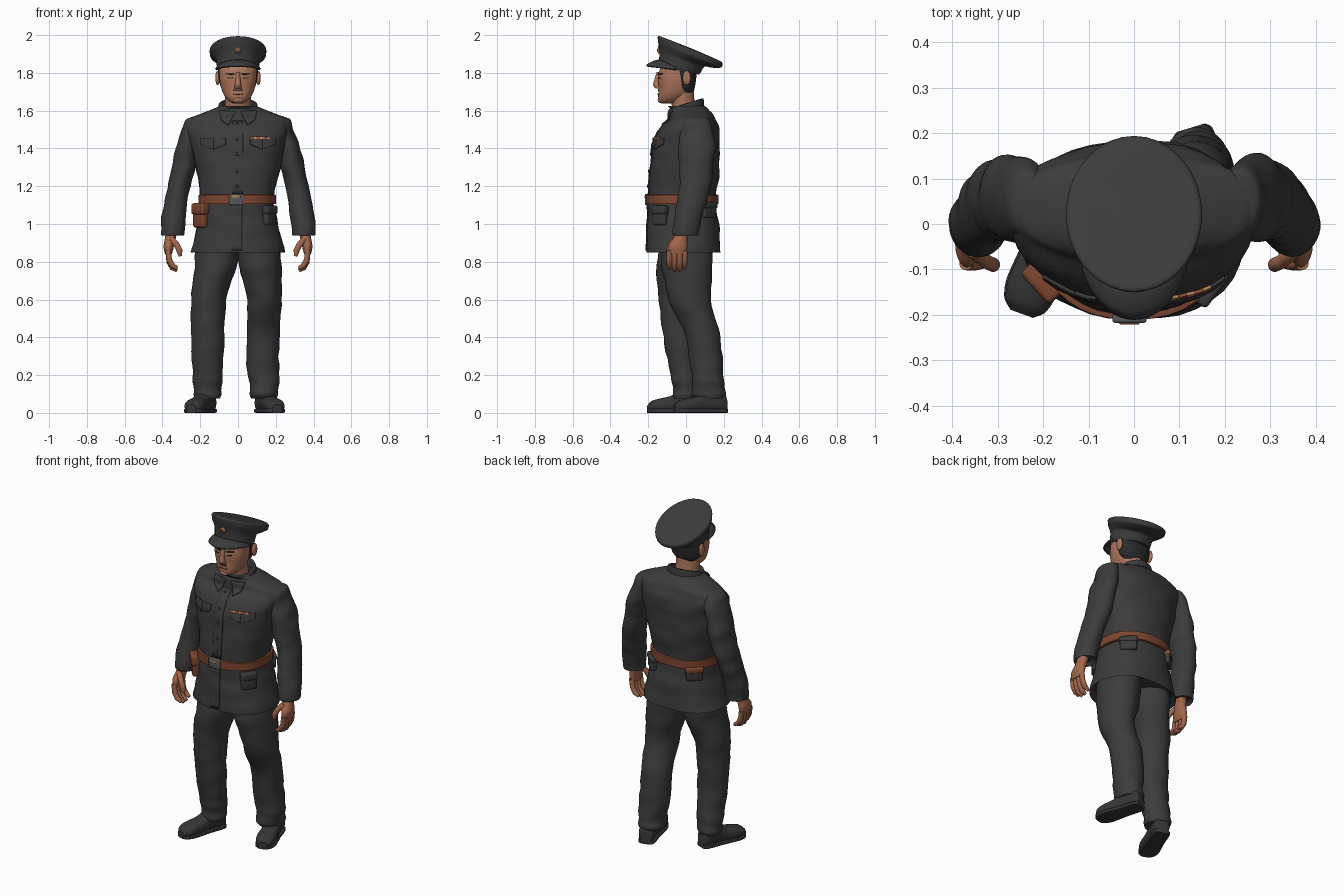
import bpy, bmesh, math
from mathutils import Vector, Matrix, noise
from mathutils.bvhtree import BVHTree

cube = bpy.data.objects.get("Cube")
if cube:
    bpy.data.objects.remove(cube, do_unlink=True)

def material(name, *rgb):
    mat = bpy.data.materials.new(name)
    mat.use_nodes = True
    shader = next(n for n in mat.node_tree.nodes if n.type == 'BSDF_PRINCIPLED')
    mat.diffuse_color = shader.inputs["Base Color"].default_value = (*rgb, 1)
    return mat

cloth = material("charcoal cloth", .045, .045, .045)
boot_black = material("boot black", .037, .037, .037)
leather = material("brown leather", .21, .062, .03)
skin = material("face skin", .42, .18, .105)
hand_skin = material("hand skin", .36, .135, .07)
lips = material("dark skin", .2, .06, .035)
hair_black = material("black hair", .025, .025, .025)
steel = material("dull steel", .1, .1, .1)
gold = material("gold", .45, .24, .1)
red = material("red enamel", .3, .07, .04)
made = []

def build(name, verts, faces, mat, thickness=0):
    mesh = bpy.data.meshes.new(name)
    mesh.from_pydata(verts, [], faces)
    bm = bmesh.new()
    bm.from_mesh(mesh)
    bmesh.ops.recalc_face_normals(bm, faces=bm.faces)
    bm.to_mesh(mesh)
    bm.free()
    mesh.materials.append(mat)
    obj = bpy.data.objects.new(name, mesh)
    bpy.context.collection.objects.link(obj)
    if thickness:
        solid = obj.modifiers.new("thickness", 'SOLIDIFY')
        solid.thickness, solid.offset = thickness, 0
    made.append(obj)
    return obj

def blend(rings, steps):
    """Smooth rows between the rings without overshoot."""
    rings = [Vector((*r, 0)[:6]) for r in rings]
    gaps = [b - a for a, b in zip(rings, rings[1:])]
    inner = [Vector([2 * p * q / (p + q) if p * q > 0 else 0 for p, q in zip(a, b)])
             for a, b in zip(gaps, gaps[1:])]
    slopes = [gaps[0], *inner, gaps[-1]]
    for i, gap in enumerate(gaps):
        for t in [k / steps for k in range(steps)]:
            yield (rings[i] + gap * (t * t * (3 - 2 * t)) + slopes[i] * (t * (1 - t) ** 2)
                   - slopes[i + 1] * (t * t * (1 - t)))
    yield rings[-1]

def loft(name, rings, mat, power=1, fold=0, matrix=Matrix(), steps=6, seg=36):
    """Skin over rings of (x, y, z, x radius, y radius, tilt)."""
    verts, faces = [], []
    for x, y, z, rx, ry, tilt in blend(rings, steps):
        for k in range(seg):
            c, s = math.cos(math.tau * k / seg), math.sin(math.tau * k / seg)
            py = math.copysign(abs(s) ** power, s) * ry
            v = Vector((x + math.copysign(abs(c) ** power, c) * rx, y + py, z - tilt * py))
            v += Vector((c, s, 0)) * fold * noise.noise(Vector((v.x * 9, v.y * 9, v.z * 15)))
            verts.append(matrix @ v)
    rows = len(verts) // seg
    for r in range(rows - 1):
        for k in range(seg):
            a, b = r * seg + k, r * seg + (k + 1) % seg
            faces.append((a, b, b + seg, a + seg))
    faces += [tuple(range(seg)), tuple(range((rows - 1) * seg, rows * seg))]
    return build(name, verts, faces, mat)

def surface(obj):
    return BVHTree.FromPolygons([v.co for v in obj.data.vertices],
                                [tuple(p.vertices) for p in obj.data.polygons])

def front(tree, x, z):
    hit = tree.ray_cast(Vector((x, -1, z)), Vector((0, 1, 0)))[0]
    return hit or tree.find_nearest(Vector((x, -.2, z)))[0]

def sheet(name, point, n, m, mat, thickness):
    """Thin grid plate; point(u, v) gives each position."""
    verts = [point(i / n, j / m) for j in range(m + 1) for i in range(n + 1)]
    corners = [j * (n + 1) + i for j in range(m) for i in range(n)]
    return build(name, verts, [(k, k + 1, k + n + 2, k + n + 1) for k in corners], mat, thickness)

def patch(name, tree, corners, mat, lift=.004):
    """Plate laid on the front of a surface, corners in (x, z)."""
    a, b, c, d = [Vector(p) for p in corners]
    def point(u, v):
        p = a.lerp(b, u).lerp(d.lerp(c, u), v)
        return (p.x, front(tree, p.x, p.y).y - lift, p.y)
    return sheet(name, point, 12, 12, mat, .007)

def strip(name, tree, x0, x1, z0, z1, mat, lift=.004):
    return patch(name, tree, [(x0, z0), (x1, z0), (x1, z1), (x0, z1)], mat, lift)

def box(name, loc, size, yaw, mat, bevel=.01):
    bm = bmesh.new()
    bmesh.ops.create_cube(bm, size=1)
    bmesh.ops.scale(bm, vec=size, verts=bm.verts)
    bmesh.ops.bevel(bm, geom=bm.edges[:], offset=bevel, segments=3, profile=.5, affect='EDGES')
    move = Matrix.Translation(loc) @ Matrix.Rotation(math.radians(yaw), 4, 'Z')
    build(name, [move @ v.co for v in bm.verts], [[v.index for v in f.verts] for f in bm.faces], mat)
    bm.free()

def ball(name, loc, rx, ry, rz, mat):
    rings = [(0, 0, -math.cos(a) * rz, math.sin(a) * rx, math.sin(a) * ry)
             for a in [math.pi * (k + .1) / 8.2 for k in range(9)]]
    loft(name, rings, mat, matrix=Matrix.Translation(loc), steps=2, seg=16)

def tube(name, points, radius, mat):
    curve = bpy.data.curves.new(name, 'CURVE')
    curve.dimensions, curve.bevel_depth, curve.use_fill_caps = '3D', radius, True
    line = curve.splines.new('POLY')
    line.points.add(len(points) - 1)
    for p, co in zip(line.points, points):
        p.co = (*co, 1)
    line.points[-1].radius = .6
    curve.materials.append(mat)
    bpy.context.collection.objects.link(bpy.data.objects.new(name, curve))

# Jacket, collar and belt
jacket = loft("jacket", [
    (0, -.01, .88, .22, .17), (0, -.012, .85, .248, .198), (0, -.013, .87, .245, .195),
    (0, -.015, 1, .212, .188), (-.005, -.02, 1.13, .195, .18), (0, -.005, 1.3, .225, .182),
    (0, .002, 1.42, .25, .175), (0, .017, 1.5, .27, .157), (0, .035, 1.555, .262, .12),
    (0, .03, 1.582, .2, .115), (0, .02, 1.605, .14, .1), (0, 0, 1.625, .1, .095)],
    cloth, power=.87, fold=.008)
chest = surface(jacket)
loft("collar", [(0, 0, 1.57, .11, .098, -.3), (0, 0, 1.636, .1, .092, -.32),
                (0, 0, 1.638, .085, .078, -.32), (0, 0, 1.6, .08, .07, -.3)], cloth)
loft("belt", [(-.004, -.019, z, .2 + grow, .186 + grow) for z, grow in
              ((1.105, 0), (1.107, .006), (1.153, .006), (1.155, 0))], leather, power=.87)
box("buckle", (-.01, -.208, 1.13), (.075, .02, .06), 0, steel, .006)
box("buckle_bar", (-.01, -.218, 1.145), (.045, .006, .014), 0, gold, .002)

# Jacket front: placket, buttons, pocket flaps, ribbon bar
strip("upper_placket", chest, -.03, .025, 1.16, 1.55, cloth, .002)
strip("lower_placket", chest, -.035, .02, .86, 1.1, cloth, .002)
for z in (1.53, 1.45, 1.37, 1.28, 1.2):
    ball("button", front(chest, -.005, z) - Vector((0, .006, 0)), .009, .005, .009, boot_black)
for s in (-1, 1):
    for a, b, za, zb in ((.065, .13, 1.42, 1.395), (.13, .2, 1.395, 1.42)):
        patch("pocket_flap", chest, [(s * a, za), (s * b, zb), (s * b, 1.455), (s * a, 1.455)], cloth)
    patch("collar_leaf", chest, [(s * .05, 1.525), (s * .09, 1.55), (s * .1, 1.6), (s * .012, 1.595)],
          cloth, .012)
for i in range(6):
    x = .062 + i * .018
    strip("ribbon", chest, x, x + .018, 1.449, 1.461, (red, gold)[i % 2], .007)

# Pouches on the belt
box("holster", (-.197, -.122, 1.04), (.085, .05, .12), -48, leather, .015)
box("holster_flap", (-.199, -.125, 1.08), (.095, .056, .06), -48, leather, .012)
box("hip_pouch", (.165, -.135, 1.045), (.085, .04, .1), 53, cloth)
box("hip_pouch_flap", (.167, -.137, 1.075), (.092, .046, .045), 53, cloth)
for s, flap in ((-1, leather), (1, cloth)):
    box("rear_pouch", (s * .138, .117, 1.075), (.095, .045, .08), s * 137, cloth)
    box("rear_pouch_flap", (s * .139, .118, 1.1), (.101, .05, .035), s * 137, flap)

# Sleeves and hands
for s, side in ((-1, "right"), (1, "left")):
    loft(side + "_sleeve", [(s * x, *rest) for x, *rest in (
        (.22, .048, 1.568, .015, .03), (.232, .05, 1.555, .04, .065), (.242, .055, 1.5, .05, .088),
        (.27, .057, 1.4, .06, .095), (.288, .055, 1.3, .062, .092), (.312, .048, 1.2, .06, .086),
        (.335, .017, 1.07, .064, .076), (.348, -.003, .95, .063, .07),
        (.348, -.003, .94, .06, .067), (.348, -.004, .96, .045, .05))], cloth, fold=.009)
    loft(side + "_palm", [(s * x, *rest) for x, *rest in (
        (.35, -.012, .98, .03, .034), (.357, -.028, .93, .029, .037),
        (.367, -.044, .88, .027, .051), (.368, -.046, .84, .018, .05))], hand_skin, seg=20)
    for i in range(4):
        y, drop = -.087 + i * .027, .012 if i in (1, 2) else 0
        tube(side + "_finger", [(s * .37, y, .86), (s * .364, y, .81 - drop), (s * .347, y, .78 - drop),
                                (s * .322, y, .765 - drop)], .015, hand_skin)
    tube(side + "_thumb", [(s * .352, -.06, .92), (s * .325, -.083, .89), (s * .31, -.09, .86),
                           (s * .305, -.088, .83)], .016, hand_skin)

# Trousers
loft("right_trouser", [
    (-.11, -.01, .95, .11, .13), (-.113, -.018, .8, .113, .137), (-.158, -.037, .6, .092, .107),
    (-.16, -.035, .4, .088, .086), (-.162, -.006, .2, .078, .077), (-.162, .002, .14, .073, .072),
    (-.162, .004, .1, .076, .076), (-.162, .004, .075, .066, .066)], cloth, fold=.009)
loft("left_trouser", [
    (.11, .0, .95, .11, .13), (.115, .004, .8, .113, .136), (.138, .02, .6, .093, .11),
    (.132, .085, .42, .088, .093), (.135, .115, .2, .083, .085), (.138, .12, .14, .076, .084),
    (.138, .122, .1, .079, .09), (.138, .122, .075, .068, .078)], cloth, fold=.009)

# Boots: sections run from heel to toe
sections = ((0, .03, .07), (.012, .042, .1), (.06, .046, .125), (.11, .046, .11),
            (.16, .05, .085), (.22, .054, .072), (.262, .046, .06), (.285, .025, .04))
for side, x, y, yaw in (("right", -.15, .07, -20), ("left", .125, .212, 17)):
    place = (Matrix.Translation((x, y, 0)) @ Matrix.Rotation(math.radians(yaw), 4, 'Z')
             @ Matrix.Rotation(math.pi / 2, 4, 'X'))
    loft(side + "_boot", [(0, h / 2 + .004, d, w, h / 2) for d, w, h in sections],
         boot_black, power=.8, matrix=place)
    loft(side + "_sole", [(0, .011, d, w * 1.07, .011) for d, w, h in sections],
         boot_black, power=.3, matrix=place)

# Head, face and hair
loft("neck", [(0, .0, 1.56, .075, .07), (0, -.015, 1.64, .068, .062), (0, -.03, 1.72, .07, .07)], skin)
head = loft("head", [
    (0, -.085, 1.637, .02, .035), (0, -.08, 1.648, .045, .06), (0, -.063, 1.68, .073, .084),
    (0, -.053, 1.72, .089, .092), (0, -.05, 1.77, .098, .098), (0, -.046, 1.82, .1, .092),
    (0, -.04, 1.85, .09, .08)], skin, power=.92)
face = surface(head)
ball("chin", (0, -.13, 1.657), .03, .02, .018, skin)
loft("nose", [(0, -.143, 1.805, .011, .012), (0, -.15, 1.77, .012, .016),
              (0, -.154, 1.738, .017, .02), (0, -.147, 1.718, .02, .014)], skin, seg=16)
strip("mouth", face, -.025, .025, 1.684, 1.691, lips, .001)
strip("moustache", face, -.022, .022, 1.704, 1.711, hair_black, .001)
for s in (-1, 1):
    strip("eye", face, s * .027, s * .053, 1.769, 1.776, hair_black, 0)
    patch("brow", face, [(s * .018, 1.789), (s * .065, 1.791), (s * .062, 1.8), (s * .018, 1.797)],
          hair_black, .001)
    ball("ear", (s * .108, .004, 1.773), .012, .022, .038, skin)
loft("hair", [(0, .0, 1.695, .06, .037), (0, -.002, 1.72, .088, .048), (0, -.004, 1.77, .102, .058),
              (0, -.012, 1.84, .109, .07)], hair_black)

# Peaked cap with visor and badge
cap = loft("cap", [
    (0, -.035, 1.812, .106, .104, .2), (0, -.032, 1.825, .111, .11, .2), (0, -.02, 1.87, .116, .121, .3),
    (0, .0, 1.88, .13, .143, .37), (0, .02, 1.897, .149, .168, .4), (0, .022, 1.917, .15, .172, .41),
    (0, .022, 1.928, .142, .162, .41), (0, .022, 1.932, .02, .02, .41)], cloth)

def visor_point(u, v):
    a = math.radians(168 * u - 84)
    c = math.cos(a)
    return (math.sin(a) * (.112 + .006 * v), -.035 - c * (.1 + .073 * v), 1.815 + c * (.05 - .028 * v * v))

sheet("visor", visor_point, 24, 4, cloth, .012)
spot = front(surface(cap), 0, 1.92) - Vector((0, .004, 0))
star = [(math.pi * k / 5, (.022, .012)[k % 2]) for k in range(10)]
build("cap_badge", [spot + Vector((math.sin(a) * r, 0, math.cos(a) * r)) for a, r in star],
      [tuple(range(10))], gold, .008)
ball("badge_boss", spot - Vector((0, .004, 0)), .009, .004, .009, red)

# Smooth shading with sharp edges kept
bpy.ops.object.select_all(action='DESELECT')
for obj in made:
    obj.select_set(True)
bpy.context.view_layer.objects.active = made[0]
bpy.ops.object.shade_smooth_by_angle(angle=math.radians(40))
